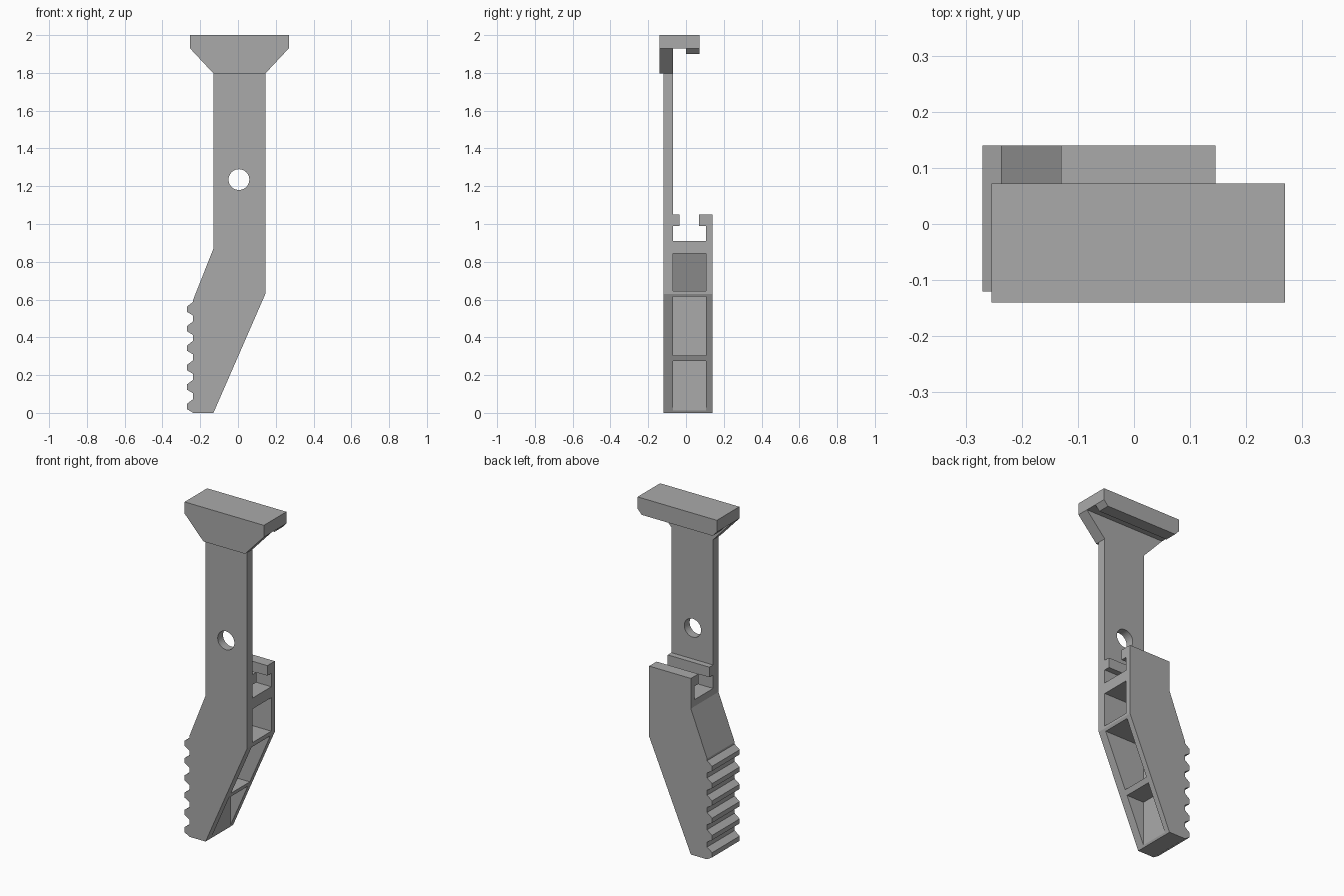
import bpy
import bmesh
import math

cube = bpy.data.objects.get("Cube")
if cube:
    bpy.data.objects.remove(cube, do_unlink=True)

grey = bpy.data.materials.new("plain grey")
grey.use_nodes = True
colour = (0.4, 0.4, 0.4, 1)
grey.diffuse_color = colour
grey.node_tree.nodes["Principled BSDF"].inputs["Base Color"].default_value = colour


def prism(name, outline, y0, y1):
    """Extrude an x-z outline along y."""
    bm = bmesh.new()
    face = bm.faces.new([bm.verts.new((x, y0, z)) for x, z in outline])
    ext = bmesh.ops.extrude_face_region(bm, geom=[face])
    moved = [v for v in ext["geom"] if isinstance(v, bmesh.types.BMVert)]
    bmesh.ops.translate(bm, vec=(0, y1 - y0, 0), verts=moved)
    bmesh.ops.recalc_face_normals(bm, faces=bm.faces)
    mesh = bpy.data.meshes.new(name)
    bm.to_mesh(mesh)
    bm.free()
    mesh.materials.append(grey)
    obj = bpy.data.objects.new(name, mesh)
    bpy.context.collection.objects.link(obj)
    return obj


def rect(x0, x1, z0, z1):
    return [(x0, z0), (x1, z0), (x1, z1), (x0, z1)]


def carve(obj, cutters):
    """Subtract the cutters, bake the result and remove the cutters."""
    for c in cutters:
        c.hide_render = True
        mod = obj.modifiers.new("cut", 'BOOLEAN')
        mod.operation = 'DIFFERENCE'
        mod.solver = 'EXACT'
        mod.object = c
    deps = bpy.context.evaluated_depsgraph_get()
    mesh = bpy.data.meshes.new_from_object(obj.evaluated_get(deps))
    obj.modifiers.clear()
    obj.data = mesh
    for c in cutters:
        bpy.data.objects.remove(c, do_unlink=True)


left, right = -0.13, 0.145          # stem edges
front, inner = -0.12, -0.07         # front plate
rear_inner, rear = 0.107, 0.14      # rear plate
root, tip = -0.237, -0.27           # teeth

# Body outline: toothed edge, sloped shoulder, stem, sloped underside
outline = []
for i in range(6):
    z = i * 0.103
    outline += [(root, z), (tip, z + 0.02), (tip, z + 0.048), (root, z + 0.073)]
outline += [(root, 0.6), (left, 0.87), (left, 1.8), (right, 1.8),
            (right, 0.63), (left, 0)]
body = prism("toothed_body_and_stem", outline, front, rear)

hole = [(0.005 + 0.055 * math.cos(t * math.tau / 40),
         1.235 + 0.055 * math.sin(t * math.tau / 40)) for t in range(40)]
far = 0.4
carve(body, [
    # Space behind the stem, and the T-shaped slot below it
    prism("stem_clearance", rect(-far, far, 1.05, 2.2), inner, far),
    prism("slot_mouth", rect(-far, far, 0.95, 1.1), -0.035, 0.07),
    prism("slot", rect(-far, far, 0.91, 0.99), inner, rear_inner),
    # Pockets opening to one side
    prism("upper_pocket", [(-0.12, 0.645), (far, 0.645), (far, 0.845), (-0.04, 0.845)],
          inner, rear_inner),
    prism("middle_pocket", rect(-0.125, far, 0.305, 0.615), inner, rear_inner),
    prism("lower_pocket", rect(-0.125, far, 0.01, 0.275), inner, rear_inner),
    prism("stem_hole", hole, -far, far),
])

# Head: flared front, top plate and rear lip
head = prism("hooked_head", [(-0.254, 2), (0.269, 2), (0.269, 1.93), (right, 1.797),
                             (left, 1.797), (-0.254, 1.93)], -0.14, 0.072)
carve(head, [
    prism("head_groove", rect(-far, far, 1.7, 1.93), inner, 0),
    prism("lip_trim", rect(-far, far, 1.7, 1.9), -0.03, far),
])
